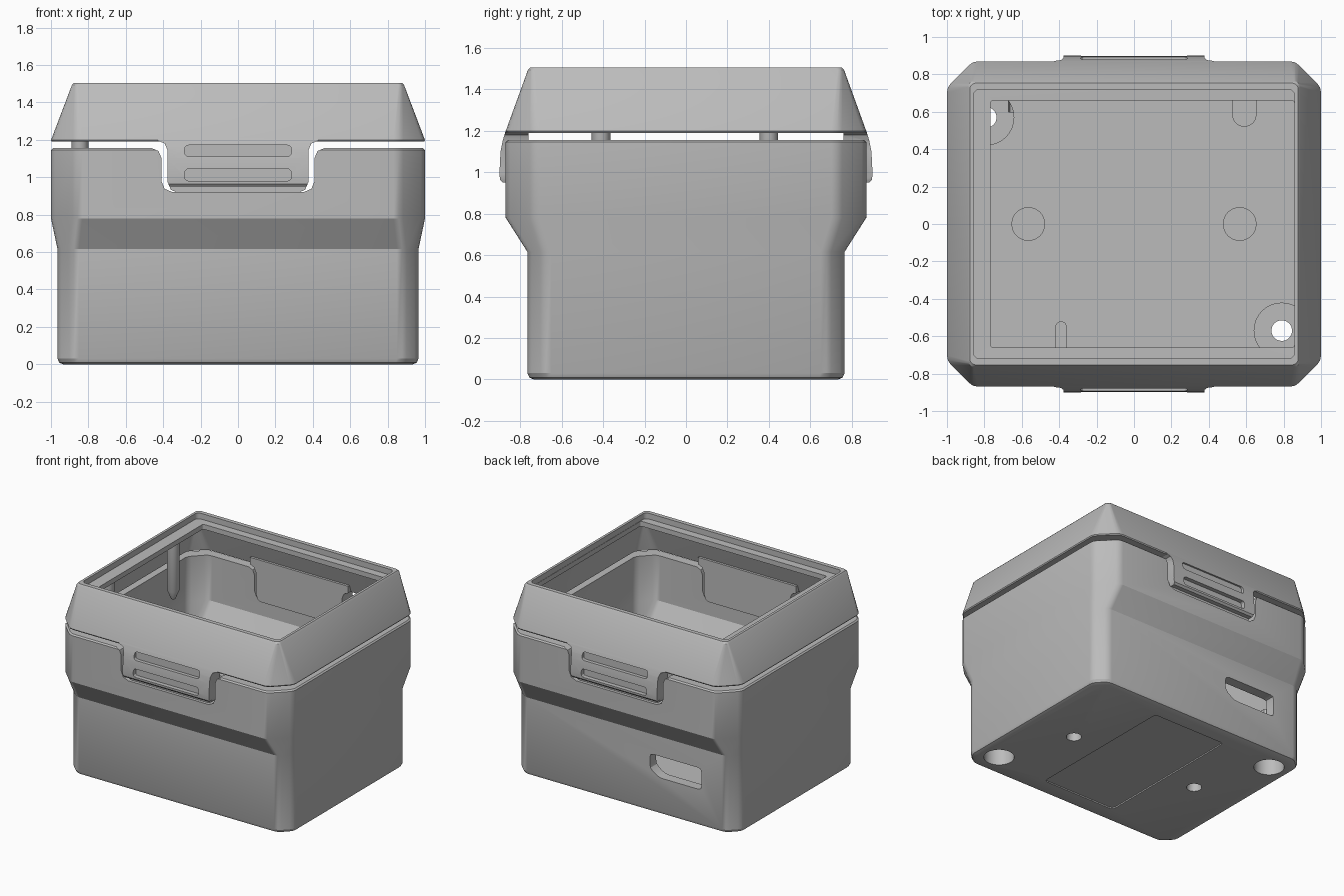
import bpy, bmesh, math
from mathutils import Vector

cube = bpy.data.objects.get("Cube")
if cube:
    bpy.data.objects.remove(cube)

grey = bpy.data.materials.new("light grey plastic")
grey.use_nodes = True
COLOUR = (0.5, 0.5, 0.5, 1)
grey.diffuse_color = COLOUR
grey.node_tree.nodes["Principled BSDF"].inputs["Base Color"].default_value = COLOUR


def finish(name, bm):
    bmesh.ops.recalc_face_normals(bm, faces=bm.faces)
    mesh = bpy.data.meshes.new(name)
    bm.to_mesh(mesh)
    bm.free()
    mesh.materials.append(grey)
    obj = bpy.data.objects.new(name, mesh)
    bpy.context.collection.objects.link(obj)
    return obj


def rounded(points, r, steps=2):
    """Round every corner of a closed 2D outline."""
    pts = [Vector(p) for p in points]
    out = []
    for i, p in enumerate(pts):
        a, b = pts[i - 1] - p, pts[(i + 1) % len(pts)] - p
        d = min(r, a.length * 0.4, b.length * 0.4)
        a, b = p + a.normalized() * d, p + b.normalized() * d
        for k in range(steps + 1):
            t = k / steps
            out.append(a * (1 - t) ** 2 + p * 2 * t * (1 - t) + b * t * t)
    return out


def octagon(hx, hy, c, cx=0):
    """Rectangle with cut corners."""
    quarter = [(hx, hy - c), (hx - c, hy)]
    pts = quarter + [(-x, y) for x, y in reversed(quarter)]
    pts += [(-x, -y) for x, y in pts]
    return [p + Vector((cx, 0)) for p in rounded(pts, 0.03)]


def loft(name, rings, ring_closed=False):
    """Skin rings of (half x, half y, corner cut, z[, x offset])."""
    bm = bmesh.new()
    loops = []
    for hx, hy, c, z, *cx in rings:
        loops.append([bm.verts.new((p.x, p.y, z)) for p in octagon(hx, hy, c, *cx)])
    pairs = list(zip(loops, loops[1:]))
    if ring_closed:
        pairs.append((loops[-1], loops[0]))
    else:
        bm.faces.new(loops[0])
        bm.faces.new(loops[-1])
    for a, b in pairs:
        for i in range(len(a)):
            j = (i + 1) % len(a)
            bm.faces.new((a[i], a[j], b[j], b[i]))
    return finish(name, bm)


def prism(name, outline, axis, lo, hi):
    """Extrude a 2D outline along x, y or z."""
    place = {"x": lambda p, d: (d, p[0], p[1]),
             "y": lambda p, d: (p[0], d, p[1]),
             "z": lambda p, d: (p[0], p[1], d)}[axis]
    bm = bmesh.new()
    face = bm.faces.new([bm.verts.new(place(p, lo)) for p in outline])
    moved = bmesh.ops.extrude_face_region(bm, geom=[face])["geom"]
    shift = Vector(place((0, 0), hi - lo))
    bmesh.ops.translate(bm, vec=shift, verts=[v for v in moved if isinstance(v, bmesh.types.BMVert)])
    return finish(name, bm)


def turned(name, x, y, profile, sides=32):
    """Stack of circles given as (radius, z)."""
    bm = bmesh.new()
    loops = []
    for r, z in profile:
        ring = [(x + r * math.cos(k * math.tau / sides), y + r * math.sin(k * math.tau / sides), z)
                for k in range(sides)]
        loops.append([bm.verts.new(p) for p in ring])
    bm.faces.new(loops[0])
    bm.faces.new(loops[-1])
    for a, b in zip(loops, loops[1:]):
        for i in range(sides):
            j = (i + 1) % sides
            bm.faces.new((a[i], a[j], b[j], b[i]))
    return finish(name, bm)


def combine(target, tool, operation="DIFFERENCE"):
    mod = target.modifiers.new("cut", "BOOLEAN")
    mod.operation, mod.solver, mod.object = operation, "EXACT", tool
    bpy.context.view_layer.objects.active = target
    bpy.ops.object.modifier_apply(modifier=mod.name)
    bpy.data.objects.remove(tool)


def rect(x0, x1, z0, z1):
    return [(x0, z0), (x1, z0), (x1, z1), (x0, z1)]


def drop_outline(w, low, top, flare, r):
    """U shape that flares out at its top edge."""
    half = [(w - r, low), (w - r * 0.3, low + r * 0.3), (w, low + r), (w, top - flare),
            (w + flare * 0.3, top - flare * 0.3), (w + flare, top), (w + flare, top + 0.08)]
    return half + [(-x, z) for x, z in reversed(half)]


# Lower case: hollow shell, wider at the top
case = loft("lower_case", [
    (0.935, 0.735, 0.075, 0), (0.956, 0.756, 0.082, 0.009), (0.965, 0.765, 0.085, 0.03),
    (0.965, 0.765, 0.085, 0.615), (1.0, 0.87, 0.138, 0.78),
    (1.0, 0.87, 0.138, 1.145), (0.99, 0.86, 0.135, 1.155),
    (0.92, 0.79, 0.11, 1.155), (0.92, 0.79, 0.11, 0.80),
    (0.885, 0.685, 0.06, 0.63), (0.885, 0.685, 0.06, 0.06)])

# Corner bosses with counterbored screw holes, and floor bosses
for s in (1, -1):
    combine(case, turned("boss", 0.79 * s, -0.57 * s, [(0.15, 0.04), (0.15, 0.4)]), "UNION")
    combine(case, turned("bore", 0.79 * s, -0.57 * s,
                         [(0.11, -0.1), (0.11, 0.16), (0.055, 0.16), (0.055, 0.6)]))
    combine(case, turned("floor_boss", 0.565 * s, 0, [(0.09, 0.04), (0.09, 0.14)]), "UNION")
    combine(case, turned("floor_bore", 0.565 * s, 0, [(0.055, -0.1), (0.055, 0.02), (0.04, 0.09)]))

# Latch notches front and back, cable slot, label recess underneath
combine(case, prism("notch", drop_outline(0.41, 0.92, 1.155, 0.05, 0.06), "y", -1.1, 1.1))
slot = rounded([(-0.22, 0.46), (-0.22, 0.345), (-0.30, 0.29), (-0.67, 0.29), (-0.67, 0.46)], 0.03)
combine(case, prism("slot", slot, "y", 0.6, 1.0))
combine(case, prism("recess", rounded(rect(-0.32, 0.32, -0.62, 0.62), 0.03), "z", -0.1, 0.01))

# Lid: tapered frame with a stepped window
lid = loft("lid", [
    (0.995, 0.865, 0.135, 1.19), (1.0, 0.87, 0.138, 1.198),
    (0.888, 0.763, 0.02, 1.493), (0.878, 0.753, 0.02, 1.505),
    (0.858, 0.72, 0.02, 1.505), (0.858, 0.72, 0.02, 1.46),
    (0.812, 0.66, 0.008, 1.459, 0.045), (0.812, 0.66, 0.008, 1.42, 0.045),
    (0.872, 0.72, 0.02, 1.419), (0.93, 0.80, 0.11, 1.19)], ring_closed=True)

# Latch tabs hanging from the lid, with two finger grooves each
side = [(0.76, 1.25), (0.76, 0.922), (0.85, 0.922), (0.85, 0.95), (0.885, 0.95), (0.898, 0.965),
        (0.9, 1.0), (0.895, 1.1), (0.885, 1.15), (0.87, 1.2), (0.847, 1.25)]
tabs = []
for s, name in ((-1, "front_latch"), (1, "back_latch")):
    tab = prism(name, [(y * s, z) for y, z in side], "x", -0.5, 0.5)
    mask = prism("mask", drop_outline(0.377, 0.915, 1.195, 0.05, 0.06), "y", s * 0.5, s)
    combine(tab, mask, "INTERSECT")
    for z0, z1 in ((0.98, 1.045), (1.11, 1.172)):
        groove = rounded(rect(-0.285, 0.285, z0, z1), 0.025, 3)
        combine(tab, prism("groove", groove, "y", s * 0.865, s))
    tabs.append(tab)

# Alignment pins under the lid ledge
pins = [turned(f"{name}_lid_pin", -0.845, y,
               [(0.015, 0.95), (0.045, 1.02), (0.045, 1.44)], 24)
        for name, y in (("front", -0.41), ("back", 0.40))]

# Inner ribs on the case walls
ribs = []
for name, x, s, w in (("back_rib", 0.59, 1, 0.065), ("front_rib", -0.39, -1, 0.03)):
    arc = [(x + w * math.cos(a), s * (0.52 + w - w * math.sin(a)))
           for a in (k * math.pi / 12 for k in range(13))]
    ribs.append(prism(name, arc + [(x - w, s * 0.71), (x + w, s * 0.71)], "z", 0.05, 0.6))

# Smooth the rounded corners, keep the creases
for obj in [case, lid] + tabs + pins + ribs:
    bpy.ops.object.select_all(action="DESELECT")
    obj.select_set(True)
    bpy.context.view_layer.objects.active = obj
    bpy.ops.object.shade_smooth_by_angle(angle=math.radians(25))
